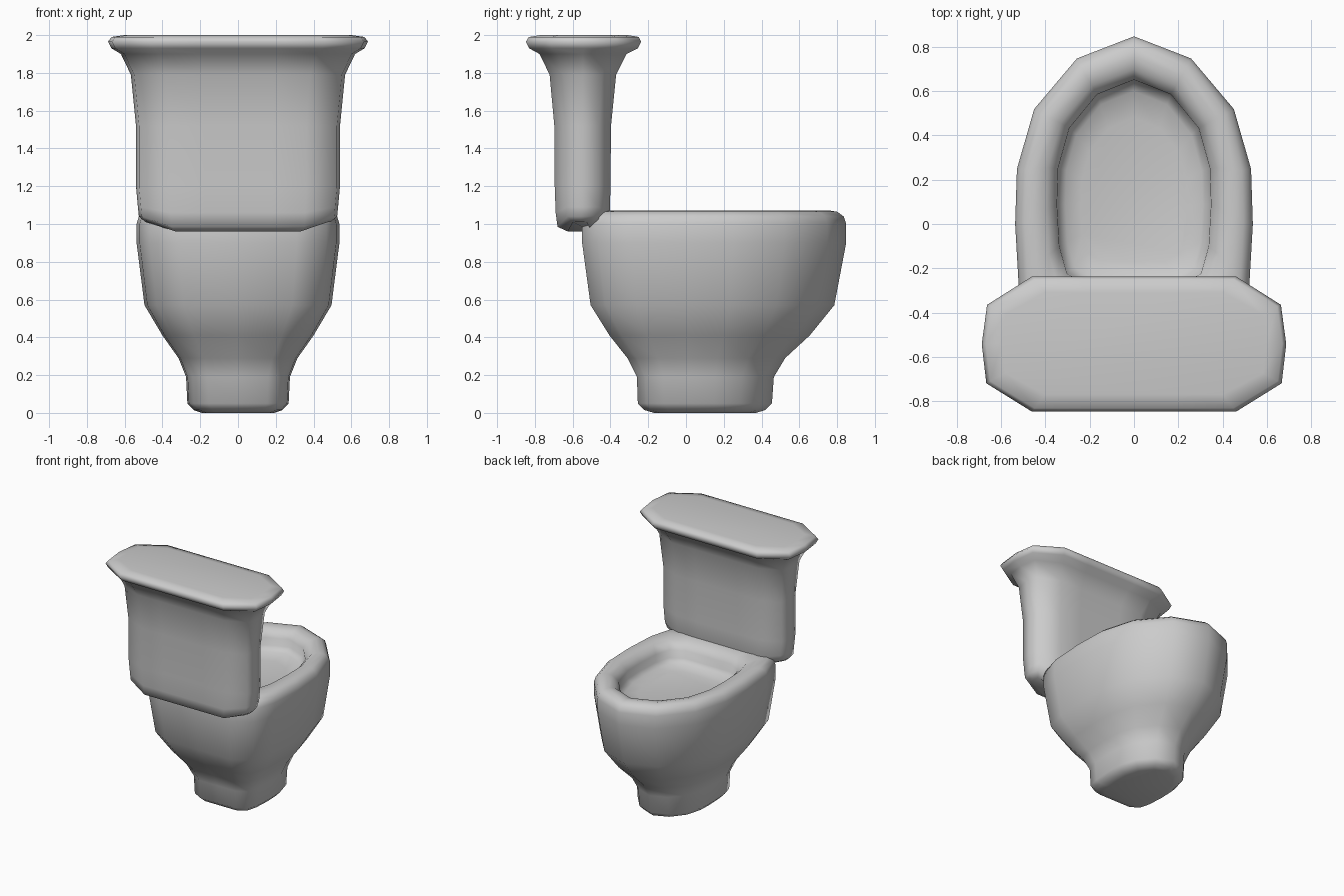
import bpy, bmesh

mat = bpy.data.materials.new("porcelain grey")
mat.diffuse_color = (0.6, 0.6, 0.6, 1)


def loft(name, half, levels, cap_start=True):
    """Skin rings made from a mirrored half outline (u, v in -1..1).
    Each level: z, half width, y min, y max, extra lift of the side ends."""
    left = [(-u, v) for u, v in reversed(half) if u > 0]
    outline = half + left
    bm = bmesh.new()
    rings = []
    for z, w, y0, y1, lift in levels:
        rings.append([bm.verts.new((u * w, (y0 + y1) / 2 + v * (y1 - y0) / 2,
                                    z + (lift if abs(u) > 0.9 else 0)))
                      for u, v in outline])
    n = len(outline)
    for a, b in zip(rings, rings[1:]):
        for i in range(n):
            j = (i + 1) % n
            bm.faces.new((a[i], a[j], b[j], b[i]))
    bm.faces.new(rings[0])
    bm.faces.new(rings[-1])
    bmesh.ops.recalc_face_normals(bm, faces=bm.faces[:])
    for f in bm.faces:
        f.smooth = True
    me = bpy.data.meshes.new(name)
    bm.to_mesh(me)
    bm.free()
    me.materials.append(mat)
    ob = bpy.data.objects.new(name, me)
    bpy.context.collection.objects.link(ob)
    return ob


# Bowl: pointed egg outline with a squarish back, foot to rim to inner floor
egg = [(0, 1), (0.48, 0.857), (0.84, 0.53), (0.985, 0.143), (1, -0.214),
       (0.97, -0.614), (0.87, -0.88), (0.58, -1), (0, -1)]
loft("bowl", egg, [
    (0.00, 0.19, -0.17, 0.37, 0),
    (0.015, 0.235, -0.22, 0.42, 0),
    (0.05, 0.268, -0.255, 0.455, 0),
    (0.19, 0.275, -0.26, 0.465, 0),
    (0.29, 0.315, -0.31, 0.525, 0),
    (0.41, 0.40, -0.405, 0.655, 0),
    (0.57, 0.495, -0.505, 0.785, 0),
    (0.90, 0.537, -0.55, 0.848, 0),
    (1.00, 0.537, -0.55, 0.848, 0),
    (1.04, 0.525, -0.54, 0.835, 0),
    (1.065, 0.495, -0.50, 0.80, 0),
    (1.072, 0.45, -0.43, 0.755, 0),
    (1.06, 0.395, -0.34, 0.70, 0),
    (1.01, 0.348, -0.28, 0.652, 0),
    (0.95, 0.345, -0.275, 0.65, 0),
    (0.92, 0.31, -0.24, 0.60, 0),
    (0.90, 0.24, -0.17, 0.48, 0),
])

# Tank with flared lid: ten-sided outline with cut corners
slab = [(0.33, 1), (0.67, 1), (0.965, 0.58), (1, 0), (0.97, -0.58),
        (0.67, -1), (0.33, -1)]
loft("tank", slab, [
    (0.96, 0.49, -0.625, -0.50, 0.05),
    (0.985, 0.525, -0.68, -0.43, 0.055),
    (1.06, 0.53, -0.69, -0.403, 0.03),
    (1.20, 0.54, -0.695, -0.40, 0),
    (1.52, 0.54, -0.697, -0.397, 0),
    (1.79, 0.567, -0.722, -0.37, 0),
    (1.90, 0.62, -0.775, -0.315, 0),
    (1.93, 0.67, -0.83, -0.255, 0),
    (1.965, 0.688, -0.848, -0.237, 0),
    (1.99, 0.67, -0.832, -0.25, 0),
    (2.00, 0.60, -0.77, -0.31, 0),
])
